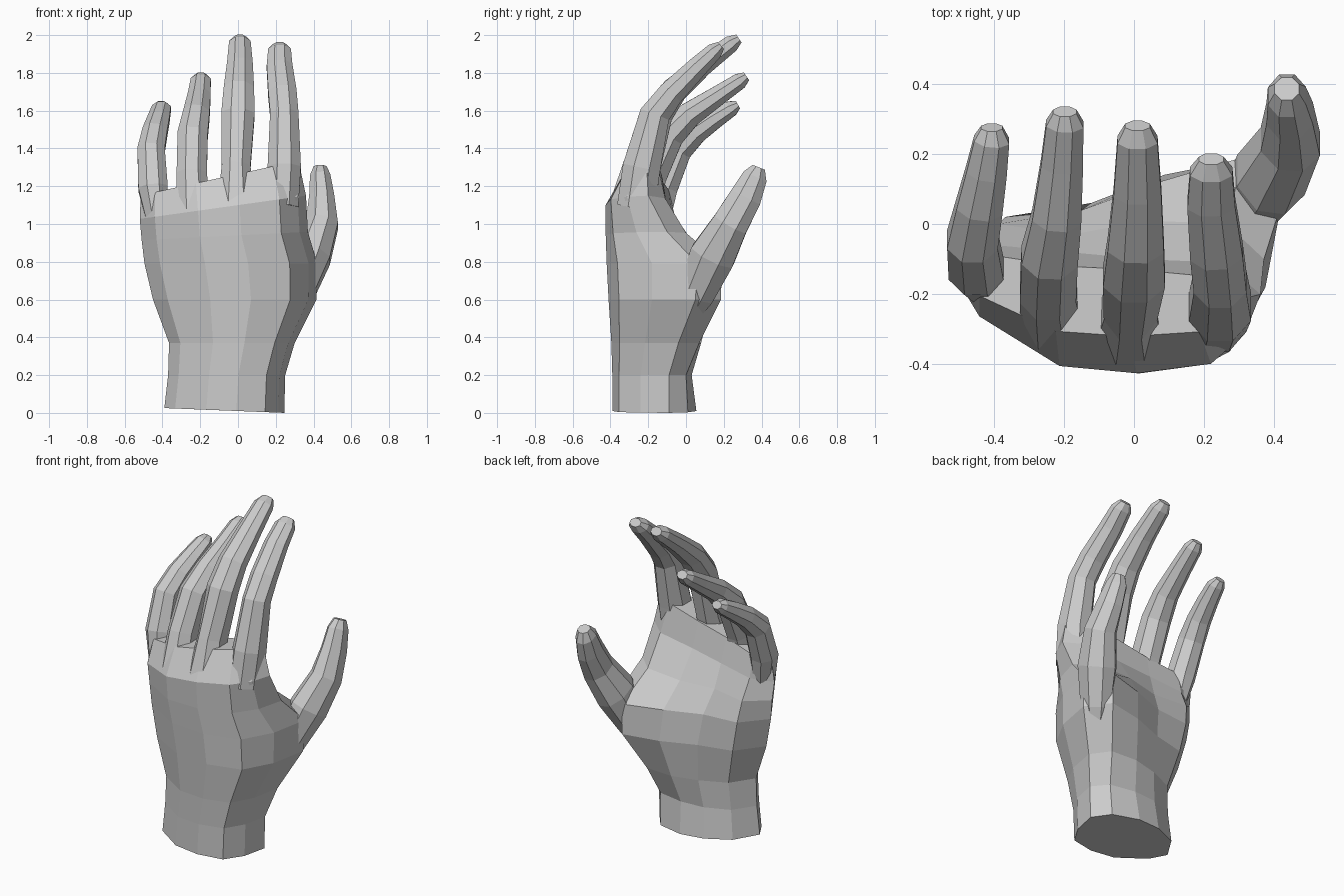
import bpy, bmesh, math
from mathutils import Vector

cube = bpy.data.objects.get("Cube")
if cube:
    bpy.data.objects.remove(cube, do_unlink=True)

skin = bpy.data.materials.new("light_grey")
skin.use_nodes = True
GREY = (0.6, 0.6, 0.6, 1.0)
skin.diffuse_color = GREY
skin.node_tree.nodes["Principled BSDF"].inputs["Base Color"].default_value = GREY


def loft(name, rings):
    """Skin a closed tube through rings of equal point count."""
    bm = bmesh.new()
    loops = [[bm.verts.new(p) for p in ring] for ring in rings]
    n = len(loops[0])
    for a, b in zip(loops, loops[1:]):
        for i in range(n):
            j = (i + 1) % n
            bm.faces.new((a[i], a[j], b[j], b[i]))
    bm.faces.new(loops[0][::-1])
    bm.faces.new(loops[-1])
    bmesh.ops.recalc_face_normals(bm, faces=bm.faces)
    mesh = bpy.data.meshes.new(name)
    bm.to_mesh(mesh)
    bm.free()
    mesh.materials.append(skin)
    obj = bpy.data.objects.new(name, mesh)
    bpy.context.collection.objects.link(obj)
    return obj


def digit(name, stations, sides=8):
    """Tube along a bent path; station = x, y, z, half width, half depth."""
    pts = [Vector(s[:3]) for s in stations]
    rings = []
    for i, s in enumerate(stations):
        t = (pts[min(i + 1, len(pts) - 1)] - pts[max(i - 1, 0)]).normalized()
        side = Vector((1, 0, 0))
        side = (side - t * side.dot(t)).normalized()
        out = t.cross(side)
        k = 1 / math.cos(math.pi / sides)
        ring = []
        for j in range(sides):
            a = math.tau * (j + 0.5) / sides
            ring.append(pts[i] + side * (math.cos(a) * s[3] * k) + out * (math.sin(a) * s[4] * k))
        rings.append(ring)
    return loft(name, rings)


# Back-of-hand columns: width fraction, and depth fraction from front to side
FRONT = [(0.09, 0.55), (0.35, 0.07), (0.6, 0.0), (0.84, 0.12), (0.95, 0.5)]
# Palm-side columns, from the thumb mound to the little finger mound
BACK = [0.88, 0.62, 0.38, 0.14]


def palm_ring(z, slope, xl, xr, yf, yl, yr, *backs):
    ring = [(xl, yl)]
    for u, d in FRONT:
        side = yl if u < 0.5 else yr
        ring.append((xl + (xr - xl) * u, yf + (side - yf) * d))
    ring.append((xr, yr))
    ring += [(xl + (xr - xl) * u, y) for u, y in zip(BACK, backs)]
    return [(x, y, z + slope * x) for x, y in ring]


# Wrist, palm and knuckles
loft("palm_and_wrist", [palm_ring(*s) for s in [
    (0.01, -0.04, -0.39, 0.245, -0.39, -0.17, -0.09, 0.01, 0.055, 0.04, -0.03),
    (0.20, 0.0, -0.37, 0.25, -0.39, -0.17, -0.09, 0.0, 0.03, 0.02, -0.04),
    (0.37, 0.0, -0.365, 0.30, -0.395, -0.17, -0.04, 0.07, 0.08, 0.04, -0.03),
    (0.60, 0.0, -0.45, 0.415, -0.41, -0.15, 0.05, 0.185, 0.14, 0.06, 0.01),
    (0.79, 0.0, -0.495, 0.42, -0.42, -0.13, 0.06, 0.19, 0.12, 0.04, 0.02),
    (0.94, 0.05, -0.51, 0.37, -0.425, -0.12, -0.10, 0.0, 0.01, -0.03, 0.0),
    (1.10, 0.14, -0.52, 0.36, -0.425, -0.13, -0.20, -0.11, -0.10, -0.08, -0.06),
    (1.265, 0.22, -0.515, 0.32, -0.32, -0.11, -0.21, -0.15, -0.13, -0.12, -0.09),
]])

# Fingers, from root to tip
digit("index_finger", [
    (0.235, -0.265, 1.09, 0.085, 0.10),
    (0.245, -0.235, 1.30, 0.088, 0.10),
    (0.245, -0.165, 1.58, 0.075, 0.08),
    (0.235, -0.08, 1.69, 0.075, 0.068),
    (0.22, 0.06, 1.83, 0.068, 0.055),
    (0.22, 0.15, 1.915, 0.06, 0.045),
    (0.22, 0.185, 1.945, 0.035, 0.025),
])
digit("middle_finger", [
    (-0.01, -0.305, 1.08, 0.10, 0.105),
    (-0.01, -0.235, 1.30, 0.076, 0.10),
    (0.0, -0.15, 1.58, 0.088, 0.08),
    (0.005, -0.06, 1.71, 0.08, 0.07),
    (0.01, 0.09, 1.84, 0.068, 0.055),
    (0.01, 0.24, 1.955, 0.057, 0.045),
    (0.01, 0.28, 1.982, 0.035, 0.025),
])
digit("ring_finger", [
    (-0.235, -0.265, 1.04, 0.09, 0.10),
    (-0.245, -0.19, 1.26, 0.08, 0.09),
    (-0.24, -0.09, 1.47, 0.08, 0.08),
    (-0.22, 0.02, 1.58, 0.07, 0.066),
    (-0.205, 0.17, 1.68, 0.06, 0.052),
    (-0.197, 0.285, 1.757, 0.053, 0.043),
    (-0.197, 0.32, 1.782, 0.033, 0.025),
])
digit("little_finger", [
    (-0.425, -0.16, 1.0, 0.055, 0.07),
    (-0.45, -0.125, 1.19, 0.078, 0.08),
    (-0.46, -0.045, 1.39, 0.072, 0.075),
    (-0.44, 0.05, 1.485, 0.066, 0.062),
    (-0.42, 0.15, 1.555, 0.058, 0.052),
    (-0.405, 0.24, 1.612, 0.05, 0.042),
    (-0.405, 0.275, 1.632, 0.03, 0.023),
])

# Thumb, rooted inside the mound of the palm
digit("thumb", [
    (0.24, -0.05, 0.42, 0.03, 0.04),
    (0.325, 0.05, 0.63, 0.075, 0.10),
    (0.39, 0.14, 0.83, 0.10, 0.12),
    (0.445, 0.235, 1.00, 0.085, 0.095),
    (0.443, 0.315, 1.14, 0.066, 0.085),
    (0.435, 0.365, 1.25, 0.054, 0.066),
    (0.435, 0.385, 1.30, 0.035, 0.035),
])
